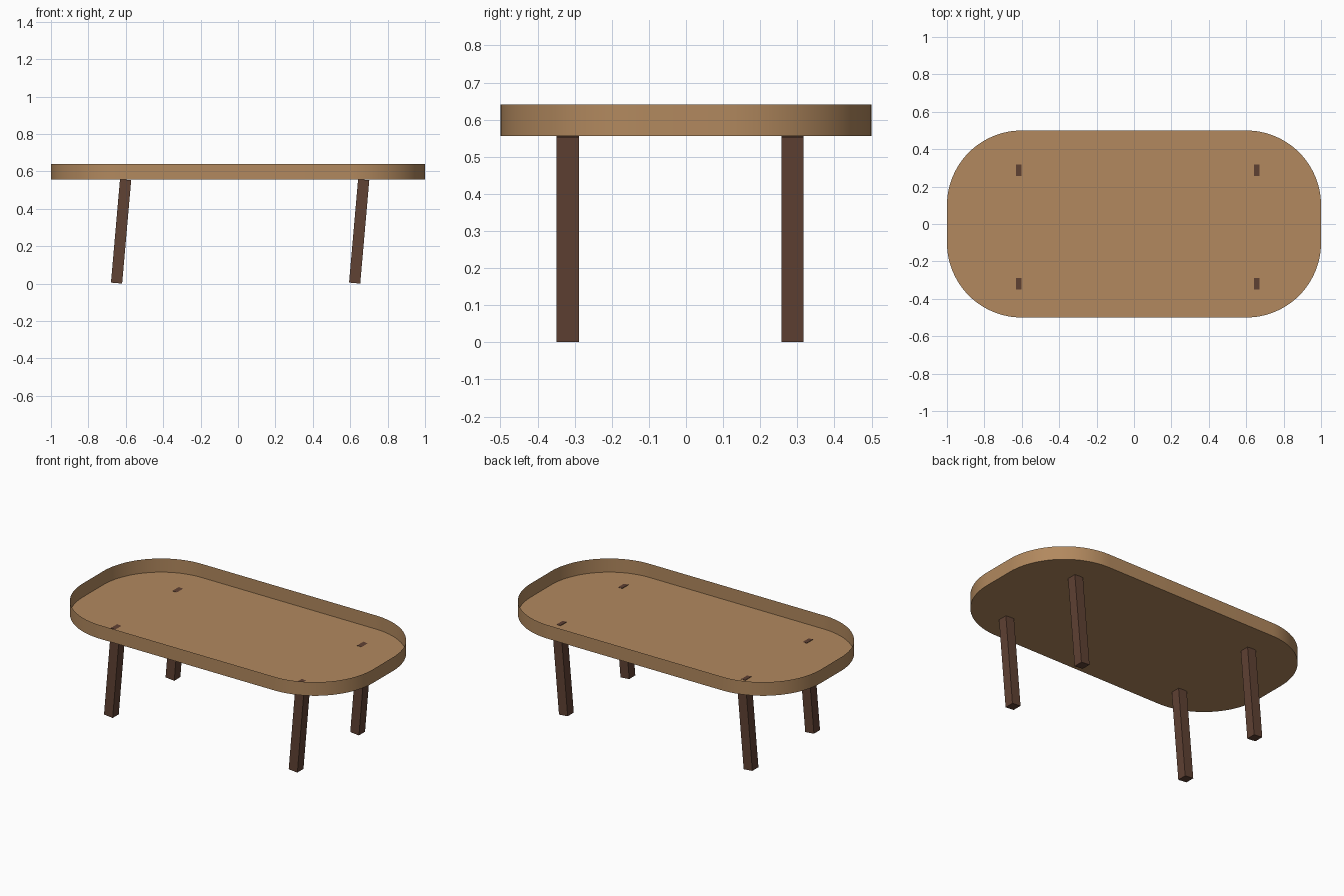
import bpy, bmesh, math
from mathutils import Matrix

cube = bpy.data.objects.get("Cube")
if cube:
    bpy.data.objects.remove(cube, do_unlink=True)

FLOOR, RIM = 0.556, 0.641
RADIUS, SEGMENTS = 0.4, 24
LEG, LEG_LENGTH, TILT = 0.06, 0.555, math.radians(5)


def material(name, colour):
    mat = bpy.data.materials.new(name)
    mat.use_nodes = True
    mat.diffuse_color = (*colour, 1)
    mat.node_tree.nodes["Principled BSDF"].inputs["Base Color"].default_value = (*colour, 1)
    return mat


def finish(bm, name, mat):
    mesh = bpy.data.meshes.new(name)
    bm.to_mesh(mesh)
    bm.free()
    obj = bpy.data.objects.new(name, mesh)
    bpy.context.collection.objects.link(obj)
    mesh.materials.append(mat)
    return obj


light_wood = material("light wood", (0.445, 0.25, 0.113))
dark_wood = material("dark wood", (0.117, 0.054, 0.034))

# Tray top: rounded rectangle floor with a thin upright rim, open above
bm = bmesh.new()
outline = []
for corner, (sx, sy) in enumerate([(1, 1), (-1, 1), (-1, -1), (1, -1)]):
    for i in range(SEGMENTS + 1):
        a = math.pi / 2 * (corner + i / SEGMENTS)
        outline.append((sx * (1 - RADIUS) + RADIUS * math.cos(a),
                        sy * (0.5 - RADIUS) + RADIUS * math.sin(a)))
low = [bm.verts.new((x, y, FLOOR)) for x, y in outline]
high = [bm.verts.new((x, y, RIM)) for x, y in outline]
bm.faces.new(low[::-1])
for i in range(len(low)):
    j = (i + 1) % len(low)
    bm.faces.new((low[i], low[j], high[j], high[i]))
tray = finish(bm, "tray_top", light_wood)
bpy.ops.object.select_all(action="DESELECT")
tray.select_set(True)
bpy.context.view_layer.objects.active = tray
bpy.ops.object.shade_smooth_by_angle(angle=math.radians(30))

# Four square legs, all leaning the same way, tops just piercing the floor
for side, x in (("right", -0.601), ("left", 0.672)):
    for end, y in (("front", -0.319), ("back", 0.287)):
        bm = bmesh.new()
        bmesh.ops.create_cube(bm, size=1, matrix=Matrix.Translation((x, y, FLOOR))
                              @ Matrix.Rotation(TILT, 4, "Y")
                              @ Matrix.Translation((0, 0, -LEG_LENGTH / 2))
                              @ Matrix.Diagonal((LEG, LEG, LEG_LENGTH, 1)))
        finish(bm, f"{end}_{side}_leg", dark_wood)
